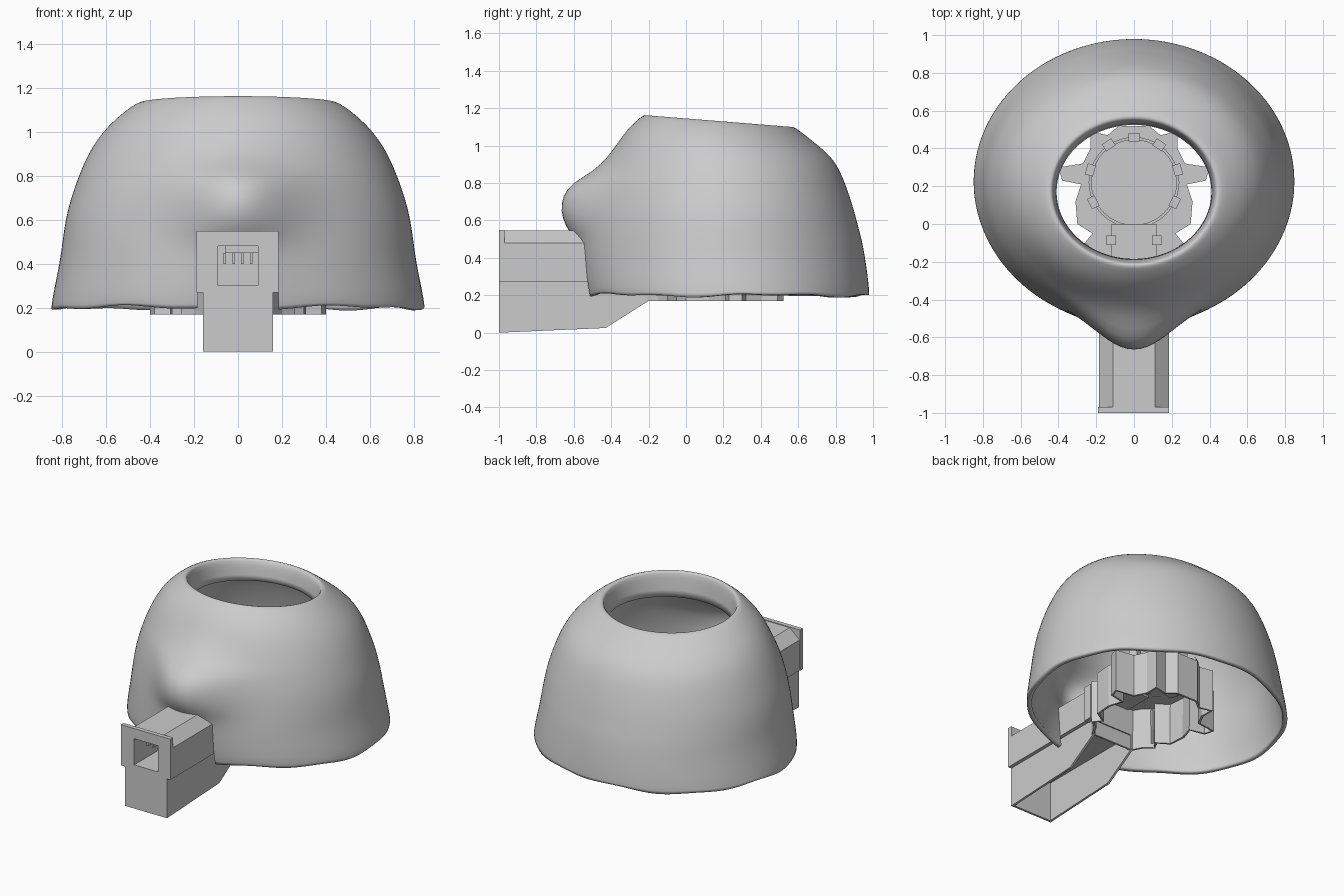
import bpy, bmesh
from math import sin, cos, pi, exp, radians
from mathutils import Matrix, Vector

if "Cube" in bpy.data.objects:
    bpy.data.objects.remove(bpy.data.objects["Cube"])


def make(name, verts, faces):
    me = bpy.data.meshes.new(name)
    me.from_pydata(verts, [], faces)
    ob = bpy.data.objects.new(name, me)
    bpy.context.collection.objects.link(ob)
    return ob


def solidify(ob, t):
    m = ob.modifiers.new("thickness", 'SOLIDIFY')
    m.thickness, m.offset, m.use_even_offset = t, -1, False


def box(name, x0, x1, y0, y1, z0, z1, rot=0.0):
    c = Vector(((x0 + x1) / 2, (y0 + y1) / 2, (z0 + z1) / 2))
    bm = bmesh.new()
    bmesh.ops.create_cube(bm, size=1, matrix=Matrix.Translation(c) @ Matrix.Rotation(rot, 4, 'Z')
                          @ Matrix.Diagonal((x1 - x0, y1 - y0, z1 - z0, 1)))
    me = bpy.data.meshes.new(name)
    bm.to_mesh(me)
    bm.free()
    ob = bpy.data.objects.new(name, me)
    bpy.context.collection.objects.link(ob)
    return ob


def prism(name, pts, axis, a, b, cap_a=True, cap_b=True):
    """Extrude a 2D outline along an axis, with optional end caps."""
    put = {'X': lambda p, q: (q, p[0], p[1]), 'Y': lambda p, q: (p[0], q, p[1]),
           'Z': lambda p, q: (p[0], p[1], q)}[axis]
    n = len(pts)
    verts = [put(p, a) for p in pts] + [put(p, b) for p in pts]
    faces = [(i, (i + 1) % n, n + (i + 1) % n, n + i) for i in range(n)]
    if cap_a:
        faces.append(tuple(reversed(range(n))))
    if cap_b:
        faces.append(tuple(range(n, 2 * n)))
    ob = make(name, verts, faces)
    bm = bmesh.new()
    bm.from_mesh(ob.data)
    bmesh.ops.recalc_face_normals(bm, faces=bm.faces)
    bm.to_mesh(ob.data)
    bm.free()
    return ob


# Domed shell: rows of (z, half width, front y, back y, bulge), last rows form the collar
ROWS = [(.20, .85, -.53, .98, 0), (.23, .848, -.54, .98, 0), (.32, .83, -.54, .97, .02),
        (.42, .81, -.535, .955, .04), (.50, .80, -.525, .94, .07), (.57, .79, -.51, .92, .14),
        (.65, .775, -.495, .90, .18), (.73, .75, -.475, .875, .19), (.80, .725, -.455, .85, .16),
        (.86, .70, -.43, .825, .07), (.93, .665, -.40, .79, .02), (1.0, .615, -.36, .735, 0),
        (1.06, .555, -.31, .67, 0), (1.11, .49, -.25, .61, 0), (1.135, .445, -.22, .57, 0),
        (1.125, .43, -.205, .55, 0), (1.06, .42, -.195, .535, 0), (.98, .41, -.185, .525, 0)]
N = 72
verts, faces = [], []
for z, w, f, b, bulge in ROWS:
    for i in range(N):
        a = 2 * pi * i / N
        x, y = w * cos(a), (f + b) / 2 + (b - f) / 2 * sin(a)
        zz = z - max(0, min(1, (z - .9) / .2)) * (y - .2) * .08
        if y < 0:
            y -= bulge * exp(-(x / .26) ** 2)
        if z < .22:
            zz += .007 * sin(5 * a) + .006 * sin(11 * a + 1)
        verts.append((x, y, zz))
for r in range(len(ROWS) - 1):
    for i in range(N):
        j = (i + 1) % N
        faces.append((r * N + i, r * N + j, (r + 1) * N + j, (r + 1) * N + i))
shell = make("domed_shell", verts, faces)
sub = shell.modifiers.new("smooth", 'SUBSURF')
sub.levels = sub.render_levels = 1
solidify(shell, .03)
shell.data.polygons.foreach_set("use_smooth", [True] * len(shell.data.polygons))

# Arch in the shell where the handle passes through
arch = prism("arch_cutter", [(-.185, .1), (.185, .1), (.185, .47), (.11, .54), (-.11, .54), (-.185, .47)],
             'Y', -.9, -.3)
arch.hide_render = True
arch.hide_set(True)
cut = shell.modifiers.new("arch", 'BOOLEAN')
cut.operation, cut.object, cut.solver = 'DIFFERENCE', arch, 'EXACT'

# Upper handle tube with chamfered top
tube = prism("handle_tube", [(-.185, .27), (.185, .27), (.185, .48), (.11, .545), (-.11, .545), (-.185, .48)],
             'Y', -.98, -.2, cap_a=False)
solidify(tube, .015)

# Front flange framing the window
for nm, x0, x1, z0, z1 in (("left", -.19, -.09, .27, .55), ("right", .09, .185, .27, .55),
                           ("bottom", -.09, .09, .27, .30), ("top", -.09, .09, .48, .55)):
    box("flange_" + nm, x0, x1, -1, -.97, z0, z1)
socket = prism("window_socket", [(-.09, .30), (.09, .30), (.09, .48), (-.09, .48)],
               'Y', -.99, -.6, cap_a=False)
box("window_ledge", -.06, .09, -.93, -.62, .45, .48)
for k in range(4):
    x = -.06 + .04 * k
    box("socket_pin", x - .006, x + .006, -.9, -.62, .40, .45)

# Lower handle: open-bottomed channel with sloped back end
side = [(-1, 0), (-.43, .025), (-.2, .17), (-.2, .28), (-1, .28)]
for s in (-1, 1):
    prism("channel_side", side, 'X', s * .16, s * .145)
box("channel_front", -.16, .16, -1, -.985, 0, .28)

# Lobed base: open-bottomed skirt, outline mirrored about x
half = [(.16, -.22), (.20, -.15), (.26, -.10), (.22, -.05), (.30, 0), (.31, .12), (.28, .21),
        (.38, .23), (.40, .30), (.27, .32), (.23, .40), (.23, .49), (.14, .47), (.08, .52)]
outline = half + [(-x, y) for x, y in reversed(half)]
base = prism("lobed_base", outline, 'Z', .17, .46, cap_a=False)
solidify(base, .015)
box("neck_block", -.12, .12, -.2, 0, .44, .50)

# Raised ring and retaining tabs on the base
M = 40
ring_v = [(r * cos(2 * pi * i / M), .22 + r * sin(2 * pi * i / M), z)
          for r, z in ((.24, .45), (.24, .48), (.225, .48), (.225, .45)) for i in range(M)]
make("base_ring", ring_v, [(k * M + i, k * M + (i + 1) % M, (k + 1) * M + (i + 1) % M, (k + 1) * M + i)
                           for k in range(3) for i in range(M)])
for deg in (90, 56, 124, 16, 164, -26, 206):
    a = radians(deg)
    x, y = .24 * cos(a), .22 + .24 * sin(a)
    box("ring_tab", x - .022, x + .022, y - .03, y + .03, .44, .53, a)
for s in (-1, 1):
    box("neck_clip", s * .12 - .025, s * .12 + .025, -.11, -.06, .45, .54)
    box("side_post", s * .25 - .02, s * .25 + .02, -.16, -.10, .2, .44)
